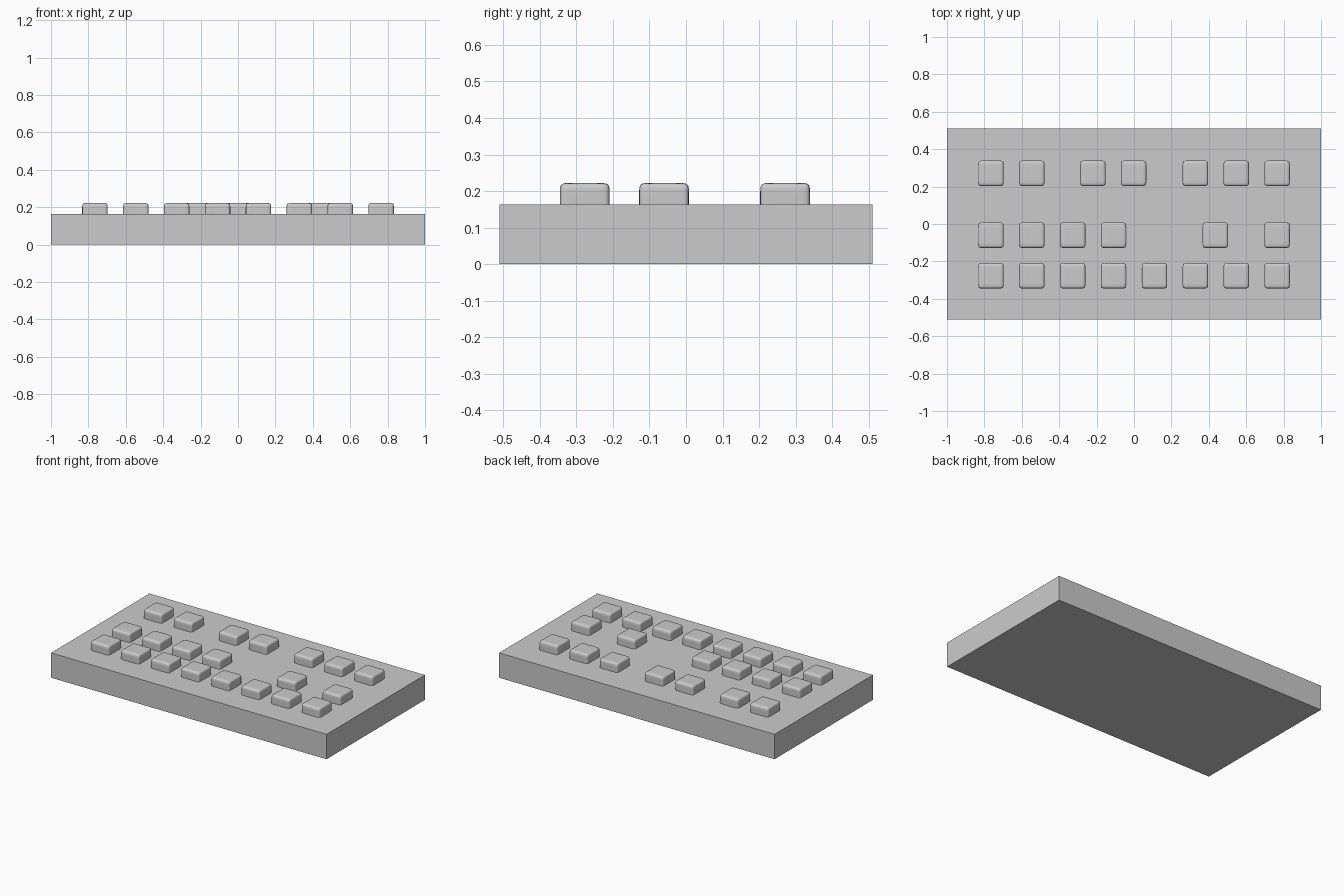
import bpy, bmesh
from mathutils import Matrix

if "Cube" in bpy.data.objects:
    bpy.data.objects.remove(bpy.data.objects["Cube"])

BASE_TOP, KEY_H, HALF, EDGE = 0.163, 0.059, 0.068, 0.026

# Flat slab body
me = bpy.data.meshes.new("base_slab")
bm = bmesh.new()
bmesh.ops.create_cube(bm, size=1, matrix=Matrix.Translation((0, 0, BASE_TOP / 2))
                      @ Matrix.Diagonal((2, 1.02, BASE_TOP, 1)))
bm.to_mesh(me)
bm.free()
bpy.context.collection.objects.link(bpy.data.objects.new("base_slab", me))

# Shared key cage: open-bottomed box with support loops near its edges
key_mesh = bpy.data.meshes.new("key")
bm = bmesh.new()
bmesh.ops.create_cube(bm, size=1, matrix=Matrix.Translation((0, 0, KEY_H / 2))
                      @ Matrix.Diagonal((2 * HALF, 2 * HALF, KEY_H, 1)))
bm.normal_update()
bottom = [f for f in bm.faces if f.normal.z < -0.5]
bmesh.ops.delete(bm, geom=bottom, context='FACES_ONLY')
s = HALF - EDGE
for co, no in [((s, 0, 0), (1, 0, 0)), ((-s, 0, 0), (1, 0, 0)),
               ((0, s, 0), (0, 1, 0)), ((0, -s, 0), (0, 1, 0)),
               ((0, 0, KEY_H - EDGE), (0, 0, 1))]:
    bmesh.ops.bisect_plane(bm, geom=bm.verts[:] + bm.edges[:] + bm.faces[:],
                           plane_co=co, plane_no=no)
for f in bm.faces:
    f.smooth = True
bm.to_mesh(key_mesh)
bm.free()

# Three rows of keys, with gaps in the middle and back rows
cols = [-0.765 + 0.2186 * i for i in range(8)]
rows = {
    "front": (-0.277, cols),
    "middle": (-0.06, cols[:4] + [0.435, cols[7]]),
    "back": (0.271, cols[:2] + [-0.22, -0.002] + cols[5:]),
}
for row, (y, xs) in rows.items():
    for i, x in enumerate(xs):
        key = bpy.data.objects.new(f"{row}_key_{i + 1}", key_mesh)
        key.location = (x, y, BASE_TOP)
        bpy.context.collection.objects.link(key)
        sub = key.modifiers.new("rounding", 'SUBSURF')
        sub.levels = sub.render_levels = 2
        sub.boundary_smooth = 'PRESERVE_CORNERS'
